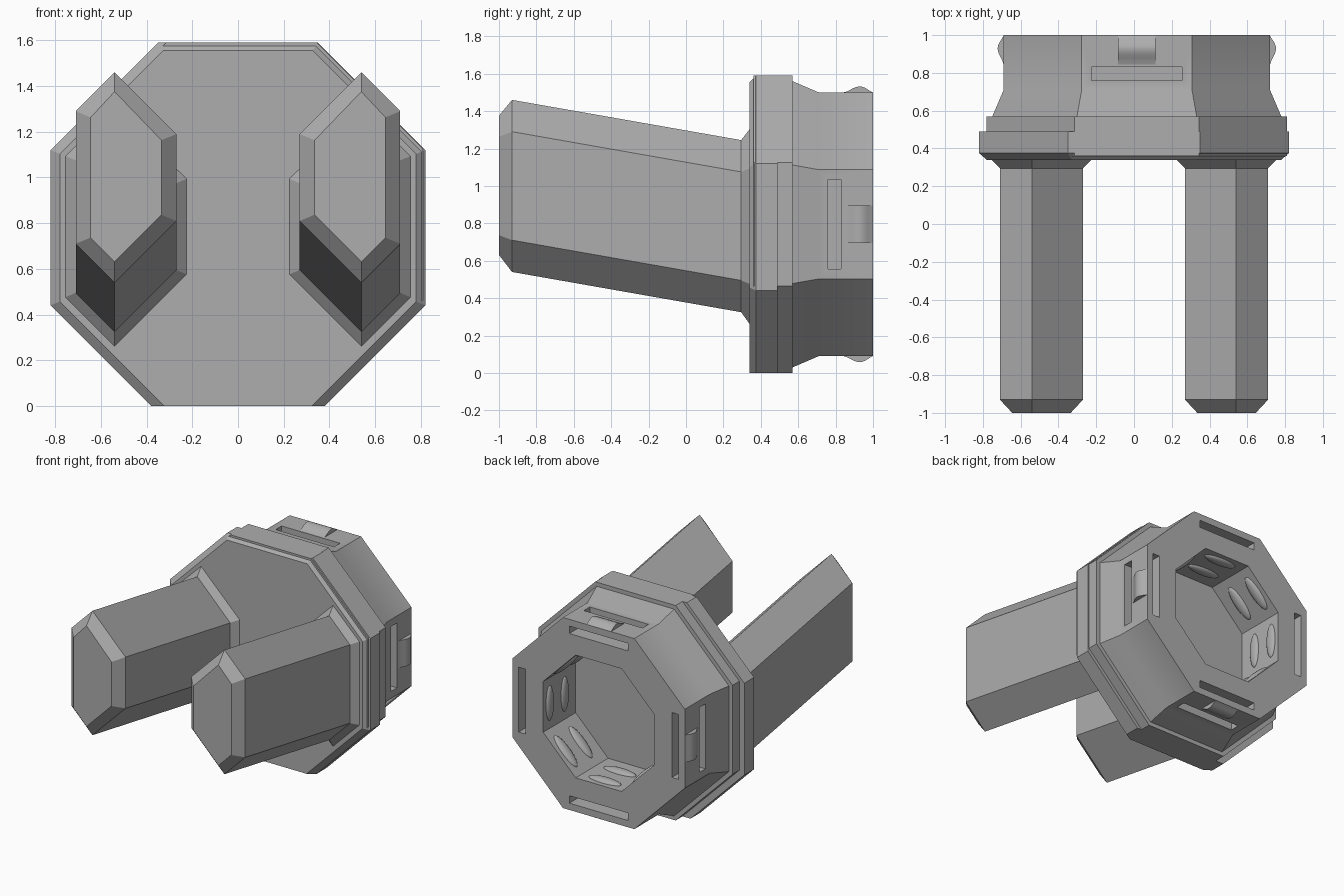
import bpy, bmesh, math
from mathutils import Matrix, Vector

cube = bpy.data.objects.get("Cube")
if cube:
    bpy.data.objects.remove(cube, do_unlink=True)

# One plain grey for the whole model
grey = bpy.data.materials.new("plain grey")
grey.use_nodes = True
grey.diffuse_color = (0.42, 0.42, 0.42, 1)
grey.node_tree.nodes["Principled BSDF"].inputs["Base Color"].default_value = (0.42, 0.42, 0.42, 1)

CX, CZ = 0.015, 0.795            # axis of the socket
TAN = math.tan(math.pi / 8)


def finish(name, bm):
    bmesh.ops.recalc_face_normals(bm, faces=bm.faces)
    mesh = bpy.data.meshes.new(name)
    bm.to_mesh(mesh)
    bm.free()
    mesh.materials.append(grey)
    obj = bpy.data.objects.new(name, mesh)
    bpy.context.collection.objects.link(obj)
    return obj


def smooth(obj):
    bpy.ops.object.select_all(action="DESELECT")
    obj.select_set(True)
    bpy.context.view_layer.objects.active = obj
    bpy.ops.object.shade_smooth_by_angle(angle=math.radians(35))


def loft(name, rings):
    """Skin equal rings of points and cap both ends."""
    bm = bmesh.new()
    loops = [[bm.verts.new(p) for p in ring] for ring in rings]
    n = len(loops[0])
    for a, b in zip(loops, loops[1:]):
        for i in range(n):
            j = (i + 1) % n
            bm.faces.new((a[i], a[j], b[j], b[i]))
    bm.faces.new(loops[0])
    bm.faces.new(loops[-1])
    return finish(name, bm)


def octagon(y, half, cx=CX, cz=CZ, top=None, bottom=None):
    """Octagon facing y; its top and bottom may be trimmed flat."""
    top = cz + half if top is None else top
    bottom = cz - half if bottom is None else bottom
    s, reach = half * TAN, half * (1 + TAN)
    tx, bx = reach - (top - cz), reach - (cz - bottom)
    right = [(bx, bottom), (half, cz - s), (half, cz + s), (tx, top)]
    pts = right + [(-x, z) for x, z in reversed(right)]
    return [(cx + x, y, z) for x, z in pts]


def prism(name, profile, half, turn):
    """Extrude a (radius, y) profile sideways, turned about the socket axis."""
    place = Matrix.Translation((CX, 0, CZ)) @ Matrix.Rotation(turn, 4, "Y")
    return loft(name, [[place @ Vector((r, y, side)) for r, y in profile]
                       for side in (-half, half)])


# Flange: wide trimmed front plate over a slightly offset rear plate
loft("flange_front", [octagon(0.34, 0.78, 0, 0.78, 1.555, 0),
                      octagon(0.375, 0.82, 0, 0.78, 1.59, 0),
                      octagon(0.49, 0.82, 0, 0.78, 1.59, 0)])
loft("flange_rear", [octagon(0.36, 0.795), octagon(0.57, 0.795)])

# Tapered neck with an octagonal socket in its back
HOLE = 0.454
neck = loft("socket_neck", [octagon(0.55, 0.765), octagon(0.57, 0.765), octagon(0.71, 0.705),
                            octagon(1, 0.705), octagon(1, HOLE), octagon(0.62, HOLE)])

# Strap slots that turn from each side out through the back
slot = [(0.6, 1.05), (0.6, 0.76), (0.8, 0.76), (0.8, 0.83), (0.655, 0.83), (0.655, 1.05)]
cutters = []
for k in range(4):
    cutter = prism("slot_cutter", slot, 0.24, k * math.pi / 2)
    cutter.hide_render = True
    cutters.append(cutter)
    mod = neck.modifiers.new("slot", "BOOLEAN")
    mod.operation, mod.solver, mod.object = "DIFFERENCE", "EXACT", cutter
graph = bpy.context.evaluated_depsgraph_get()
cut_mesh = bpy.data.meshes.new_from_object(neck.evaluated_get(graph))
neck.modifiers.clear()
neck.data = cut_mesh
for cutter in cutters:
    bpy.data.objects.remove(cutter, do_unlink=True)
smooth(neck)

# Rounded catch behind each side slot
arc = [(0.704 + 0.033 * math.sin(math.pi * t / 10) ** 1.3, 0.84 + 0.16 * (t / 10) ** 0.85)
       for t in range(11)]
for k in range(4):
    smooth(prism("side_catch", [(0.69, 0.84)] + arc + [(0.69, 1)], 0.1, k * math.pi / 2))

# Two long grip bumps on every wall of the socket
for k in range(8):
    bm = bmesh.new()
    place = Matrix.Translation((CX, 0, CZ)) @ Matrix.Rotation(k * math.pi / 4, 4, "Y")
    for y in (0.925, 0.75):
        bmesh.ops.create_uvsphere(bm, u_segments=16, v_segments=12, radius=1,
                                  matrix=place @ Matrix.Translation((HOLE, y, 0))
                                  @ Matrix.Diagonal((0.022, 0.042, 0.13, 1)))
    smooth(finish("grip_bumps", bm))


def blade(y, grow, drop, side):
    """Six-sided blade section, grown outward and lowered."""
    g, d = grow, grow * TAN
    pts = [(0.54, 1.46 + 1.3 * g), (0.71 + g, 1.29 + d), (0.71 + g, 0.71 - d),
           (0.54, 0.54 - 1.4 * g), (0.27 - g, 0.81 - d), (0.27 - g, 1.19 + d)]
    return [(side * x, y, z - drop) for x, z in pts]


# Pair of sloping prongs with chamfered tips and flared roots
for side, name in ((1, "left_prong"), (-1, "right_prong")):
    loft(name, [blade(-1, -0.065, 0, side), blade(-0.93, 0, 0, side),
                blade(0.295, 0, 0.215, side), blade(0.34, 0.045, 0.215, side),
                blade(0.36, 0.045, 0.215, side)])
